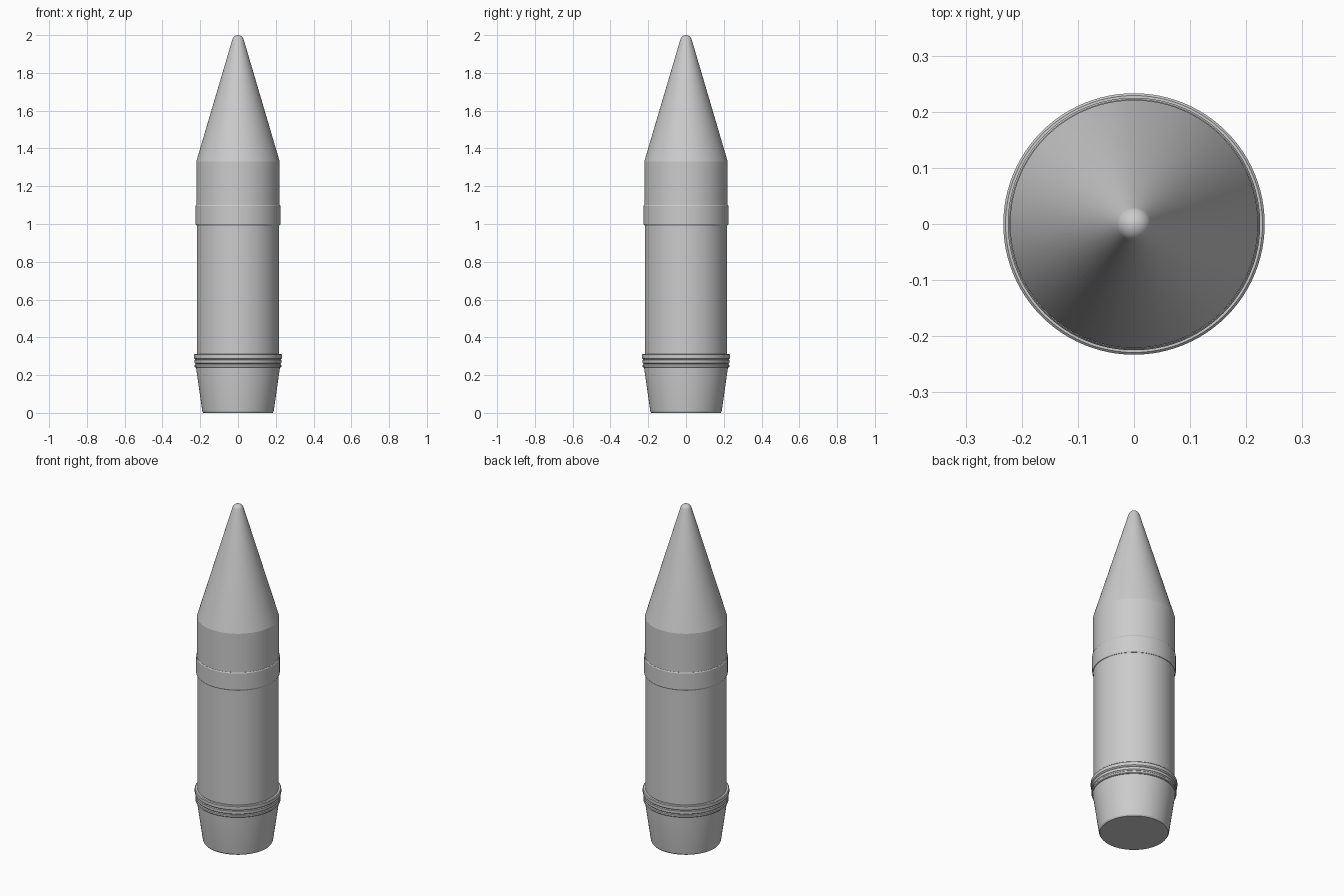
import bpy, bmesh, math

if "Cube" in bpy.data.objects:
    bpy.data.objects.remove(bpy.data.objects["Cube"])

SEGMENTS = 96


def lathe(name, profile):
    """Spin a closed (radius, z) profile that runs bottom axis to top axis."""
    bm = bmesh.new()
    rings = []
    for r, z in profile:
        if r == 0:
            rings.append([bm.verts.new((0, 0, z))] * SEGMENTS)
        else:
            rings.append([bm.verts.new((r * math.cos(a), r * math.sin(a), z))
                          for a in (2 * math.pi * i / SEGMENTS for i in range(SEGMENTS))])
    for low, high in zip(rings, rings[1:]):
        for i in range(SEGMENTS):
            j = (i + 1) % SEGMENTS
            bm.faces.new(list(dict.fromkeys((low[i], low[j], high[j], high[i]))))
    bmesh.ops.recalc_face_normals(bm, faces=bm.faces)
    mesh = bpy.data.meshes.new(name)
    bm.to_mesh(mesh)
    bm.free()
    obj = bpy.data.objects.new(name, mesh)
    bpy.context.collection.objects.link(obj)
    bpy.ops.object.select_all(action='DESELECT')
    obj.select_set(True)
    bpy.context.view_layer.objects.active = obj
    bpy.ops.object.shade_smooth_by_angle(angle=math.radians(15))
    return obj


# Tapered tail, main wall, raised collar and shoulder
lathe("shell_body", [
    (0, 0), (0.184, 0), (0.189, 0.008), (0.222, 0.24), (0.222, 0.31),
    (0.218, 0.31), (0.218, 0.99), (0.22, 0.995),
    (0.222, 0.995), (0.225, 1.0), (0.225, 1.095), (0.222, 1.1),
    (0.221, 1.1), (0.221, 1.33), (0, 1.33)])

# Grooved band: three rounded ridges above the tail
ridges = [(0, 0.24)]
for low, high, r in [(0.24, 0.258, 0.229), (0.26, 0.283, 0.230), (0.285, 0.312, 0.233)]:
    ridges += [(r - 0.004, low), (r, low + 0.004), (r, high - 0.004), (r - 0.004, high)]
lathe("drive_band", ridges + [(0, 0.312)])

# Straight cone with a tangent rounded tip
tip, centre, slope = 0.031, 1.969, math.radians(16.4)
cap = []
for i in range(9):
    a = slope + (math.pi / 2 - slope) * i / 9
    cap.append((tip * math.cos(a), centre + tip * math.sin(a)))
lathe("nose_cone", [(0, 1.33), (0.221, 1.33)] + cap + [(0, centre + tip)])
